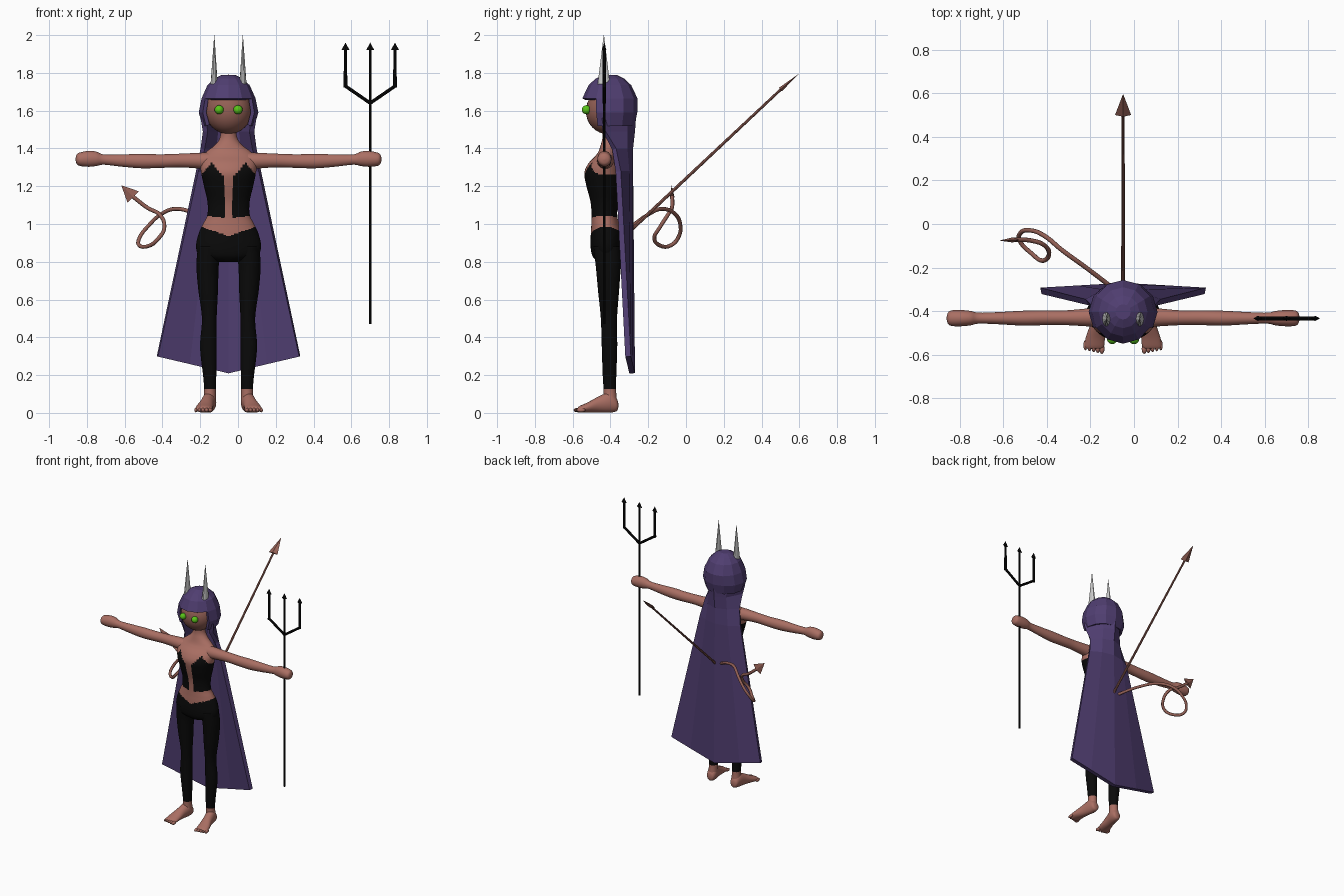
import bpy, bmesh, math
from mathutils import Vector

if "Cube" in bpy.data.objects:
    bpy.data.objects.remove(bpy.data.objects["Cube"])

MID = -0.05  # x of the figure's centre plane


def material(name, rgb):
    m = bpy.data.materials.new(name)
    m.diffuse_color = (*rgb, 1)
    m.use_nodes = True
    m.node_tree.nodes["Principled BSDF"].inputs["Base Color"].default_value = m.diffuse_color
    return m


SKIN = material("skin", (0.40, 0.158, 0.125))
DARK_SKIN = material("dark skin", (0.29, 0.115, 0.09))
BLACK = material("black cloth", (0.003, 0.003, 0.003))
PURPLE = material("purple hair", (0.080, 0.048, 0.165))
HORN = material("pale horn", (0.60, 0.60, 0.60))
GREEN = material("green eye", (0.10, 0.55, 0.01))


def finish(name, bm, mats, smooth=False, rule=None):
    bmesh.ops.recalc_face_normals(bm, faces=bm.faces)
    for f in bm.faces:
        f.smooth = smooth
        if rule:
            f.material_index = rule(f.calc_center_median())
    me = bpy.data.meshes.new(name)
    bm.to_mesh(me)
    bm.free()
    for m in mats:
        me.materials.append(m)
    ob = bpy.data.objects.new(name, me)
    bpy.context.collection.objects.link(ob)
    return ob


def smooth_keys(keys, steps):
    """Catmull-Rom interpolation of key rows."""
    out = []
    for i in range(len(keys) - 1):
        p0, p1, p2, p3 = (keys[max(0, min(len(keys) - 1, i + k))] for k in (-1, 0, 1, 2))
        for s in range(steps):
            u = s / steps
            out.append([0.5 * (2 * b + (c - a) * u + (2 * a - 5 * b + 4 * c - d) * u * u
                               + (3 * b - a - 3 * c + d) * u ** 3)
                        for a, b, c, d in zip(p0, p1, p2, p3)])
    return out + [list(keys[-1])]


def tube(name, keys, axis, mats, side=1, seg=32, steps=5, rule=None):
    """Smooth loft of ellipses; key = (position on axis, centre a, centre b, radius a, radius b)."""
    bm = bmesh.new()
    rings = []
    for t, a, b, ra, rb in smooth_keys(keys, steps):
        ring = []
        for k in range(seg):
            w = 2 * math.pi * k / seg
            p, q = a + ra * math.cos(w), b + rb * math.sin(w)
            x, y, z = {"x": (t, p, q), "y": (p, t, q), "z": (p, q, t)}[axis]
            ring.append(bm.verts.new((MID + side * x, y, z)))
        rings.append(ring)
    for r0, r1 in zip(rings, rings[1:]):
        for k in range(seg):
            n = (k + 1) % seg
            bm.faces.new((r0[k], r0[n], r1[n], r1[k]))
    bm.faces.new(rings[0])
    bm.faces.new(rings[-1])
    return finish(name, bm, mats, True, rule)


def ball(name, loc, radius, mat, seg=24):
    bm = bmesh.new()
    bmesh.ops.create_uvsphere(bm, u_segments=seg, v_segments=seg // 2, radius=1)
    for v in bm.verts:
        v.co = Vector(loc) + Vector(c * r for c, r in zip(v.co, radius))
    return finish(name, bm, [mat], True)


def rod(name, p, q, r0, r1, mat, seg=8, squash=1):
    p, q = Vector(p), Vector(q)
    bm = bmesh.new()
    bmesh.ops.create_cone(bm, segments=seg, radius1=r0, radius2=r1, depth=(q - p).length, cap_ends=True)
    rot = (q - p).to_track_quat("Z", "Y")
    for v in bm.verts:
        v.co.y *= squash
        v.co = rot @ v.co + (p + q) / 2
    return finish(name, bm, [mat])


def arrowhead(name, base, tip, wide, thick, mat):
    """Flat diamond-section point; wide and thick are half-size vectors."""
    bm = bmesh.new()
    base, wide, thick = Vector(base), Vector(wide), Vector(thick)
    t = bm.verts.new(tip)
    ring = [bm.verts.new(base + d) for d in (wide, thick, -wide, -thick)]
    for i in range(4):
        bm.faces.new((ring[i], ring[(i + 1) % 4], t))
    bm.faces.new(ring)
    return finish(name, bm, [mat])


# Torso with neck; top and trousers coloured by height and distance from the middle
def clothes(c):
    d = abs(c.x - MID)
    if c.z < 0.935 + 0.35 * d:
        return 1
    front = c.y < -0.43
    top = 1.325 - 1.2 * abs(d - 0.09) if front else 1.26
    gap = 0.019 if front else 0
    return int(1.03 + 0.12 * d < c.z < top and d > gap)


torso = [(0.80, 0, -.42, .06, .045), (0.83, 0, -.42, .15, .075), (0.88, 0, -.422, .172, .083),
         (0.95, 0, -.422, .158, .082), (1.0, 0, -.428, .135, .073), (1.05, 0, -.432, .112, .068),
         (1.12, 0, -.433, .112, .073), (1.2, 0, -.437, .13, .09), (1.27, 0, -.44, .145, .098),
         (1.32, 0, -.432, .15, .085), (1.36, 0, -.42, .14, .06), (1.385, 0, -.413, .115, .05),
         (1.42, 0, -.405, .07, .046), (1.46, 0, -.40, .045, .042), (1.52, 0, -.40, .042, .042)]
tube("torso", torso, "z", [SKIN, BLACK], seg=72, steps=9, rule=clothes)

# Limbs, mirrored
arm = [(.08, -.425, 1.33, .045, .048), (.15, -.428, 1.335, .042, .042), (.26, -.43, 1.336, .034, .036),
       (.36, -.43, 1.333, .034, .036), (.46, -.432, 1.333, .034, .038), (.57, -.432, 1.336, .028, .032),
       (.66, -.432, 1.341, .025, .027), (.70, -.432, 1.345, .033, .038), (.74, -.432, 1.345, .037, .042),
       (.785, -.432, 1.343, .036, .036), (.803, -.432, 1.343, .026, .026), (.81, -.432, 1.343, .004, .004)]
leg = [(.88, .10, -.42, .062, .07), (.78, .111, -.412, .059, .066), (.65, .108, -.41, .052, .056),
       (.5, .102, -.408, .039, .043), (.35, .107, -.405, .044, .041), (.2, .10, -.405, .035, .036),
       (.12, .098, -.403, .031, .033), (.05, .1, -.40, .034, .036)]
foot = [(-.358, .1, .04, .006, .008), (-.366, .1, .042, .027, .032), (-.40, .102, .056, .037, .054),
        (-.46, .114, .045, .037, .043), (-.52, .127, .029, .044, .027), (-.56, .132, .02, .045, .018),
        (-.572, .133, .018, .038, .012)]
for s, label in ((-1, "left"), (1, "right")):
    tube(label + "_arm", arm, "x", [SKIN], s)
    tube(label + "_leg", leg, "z", [BLACK, SKIN], s, steps=10, rule=lambda c: int(c.z < 0.125))
    tube(label + "_foot", foot, "y", [SKIN], s)
    for i in range(5):
        ball(f"{label}_toe_{i + 1}", (MID + s * (.097 + .019 * i), -.572 + .004 * i, .015),
             (.012 - .0008 * i, .024, .012), SKIN, 12)
    ball(label + "_eye", (MID + s * .05, -.527, 1.605), (.024, .024, .024), GREEN, 20)
    # Horns: slim cones, deeper than wide
    rod(label + "_horn", (MID + s * .077, -.435, 1.72), (MID + s * .075, -.435, 2.0), .037, .001, HORN, 10)
    horn = bpy.context.collection.objects[label + "_horn"]
    for v in horn.data.vertices:
        cx = MID + s * .076
        v.co.x = cx + (v.co.x - cx) * .55

# Head
ball("head", (MID, -.415, 1.598), (.122, .115, .122), DARK_SKIN, 32)

# Faceted hair cap with an open face
bm = bmesh.new()
rings = []
for z, rx, ry in ((1.79, .035, .035), (1.77, .075, .075), (1.735, .112, .113),
                  (1.665, .143, .146), (1.59, .158, .145), (1.52, .137, .13)):
    rings.append([bm.verts.new((MID + rx * math.cos(k * math.pi / 6), -.403 + ry * math.sin(k * math.pi / 6), z))
                  for k in range(12)])
for r0, r1 in zip(rings, rings[1:]):
    for k in range(12):
        n = (k + 1) % 12
        quad = (r0[k], r0[n], r1[n], r1[k])
        mid = sum((v.co for v in quad), Vector()) / 4
        if not (mid.z < 1.66 and mid.y < -.45):
            bm.faces.new(quad)
bm.faces.new(rings[0])
cap = finish("hair_cap", bm, [PURPLE])

# Long hair sheet falling down the back; row = (side x, side y, mid y, centre y, side z, centre z)
bm = bmesh.new()
rows = []
for sx, ys, ym, yc, zs, zc in ((.148, -.44, -.31, -.265, 1.56, 1.56), (.136, -.425, -.31, -.27, 1.49, 1.49),
                               (.148, -.37, -.31, -.28, 1.40, 1.40), (.172, -.345, -.30, -.28, 1.28, 1.28),
                               (.38, -.292, -.282, -.27, .30, .21)):
    row = []
    for u in (-1, -.55, 0, .55, 1):
        y = {0: yc, .55: ym, 1: ys}[abs(u)]
        row.append(bm.verts.new((MID + u * sx, y, zc + (zs - zc) * abs(u))))
    rows.append(row)
for r0, r1 in zip(rows, rows[1:]):
    for k in range(4):
        bm.faces.new((r0[k], r1[k], r1[k + 1], r0[k + 1]))
sheet = finish("long_hair", bm, [PURPLE])
# make the sheet's normals face the back so it thickens inward
if sum(p.normal.y for p in sheet.data.polygons) < 0:
    sheet.data.flip_normals()
for ob, th in ((cap, .02), (sheet, .03)):
    mod = ob.modifiers.new("thickness", "SOLIDIFY")
    mod.thickness = th
    mod.offset = -1

# Trident
TX, TY = .70, -.433
rod("trident_shaft", (TX, TY, .47), (TX, TY, 1.93), .0075, .0075, BLACK)
for i in (-1, 0, 1):
    x = TX + i * .131
    if i:
        rod(f"trident_branch_{i}", (TX, TY, 1.64), (x, TY, 1.73), .009, .009, BLACK)
        rod(f"trident_prong_{i}", (x, TY, 1.722), (x, TY, 1.93), .010, .008, BLACK)
    arrowhead(f"trident_point_{i}", (x, TY, 1.92), (x, TY, 1.96), (.022, 0, 0), (0, .012, 0), BLACK)

# Straight tail with arrow tip
rod("straight_tail", (MID, -.31, .95), (MID, .51, 1.72), .009, .007, DARK_SKIN)
arrowhead("straight_tail_tip", (MID, .50, 1.712), (MID, .597, 1.795), (.037, 0, 0), (0, -.008, .009), DARK_SKIN)

# Curled tail with arrow tip
path = [(-.07, -.315, .965), (-.22, -.2, 1.05), (-.33, -.12, 1.08), (-.41, -.055, 1.05), (-.47, -.03, .995),
        (-.52, -.04, .93), (-.525, -.075, .89), (-.47, -.135, .885), (-.42, -.168, .925), (-.39, -.14, .98),
        (-.415, -.095, 1.05), (-.478, -.075, 1.085), (-.56, -.073, 1.148)]
cu = bpy.data.curves.new("curled_tail", "CURVE")
cu.dimensions = "3D"
cu.bevel_depth = .0105
cu.bevel_resolution = 2
cu.resolution_u = 6
cu.use_fill_caps = True
sp = cu.splines.new("BEZIER")
sp.bezier_points.add(len(path) - 1)
for bp, p in zip(sp.bezier_points, path):
    bp.co = p
    bp.handle_left_type = bp.handle_right_type = "AUTO"
cu.materials.append(DARK_SKIN)
bpy.context.collection.objects.link(bpy.data.objects.new("curled_tail", cu))
arrowhead("curled_tail_tip", (-.555, -.073, 1.143), (-.618, -.076, 1.205), (.03, 0, .03), (0, .012, 0), DARK_SKIN)
